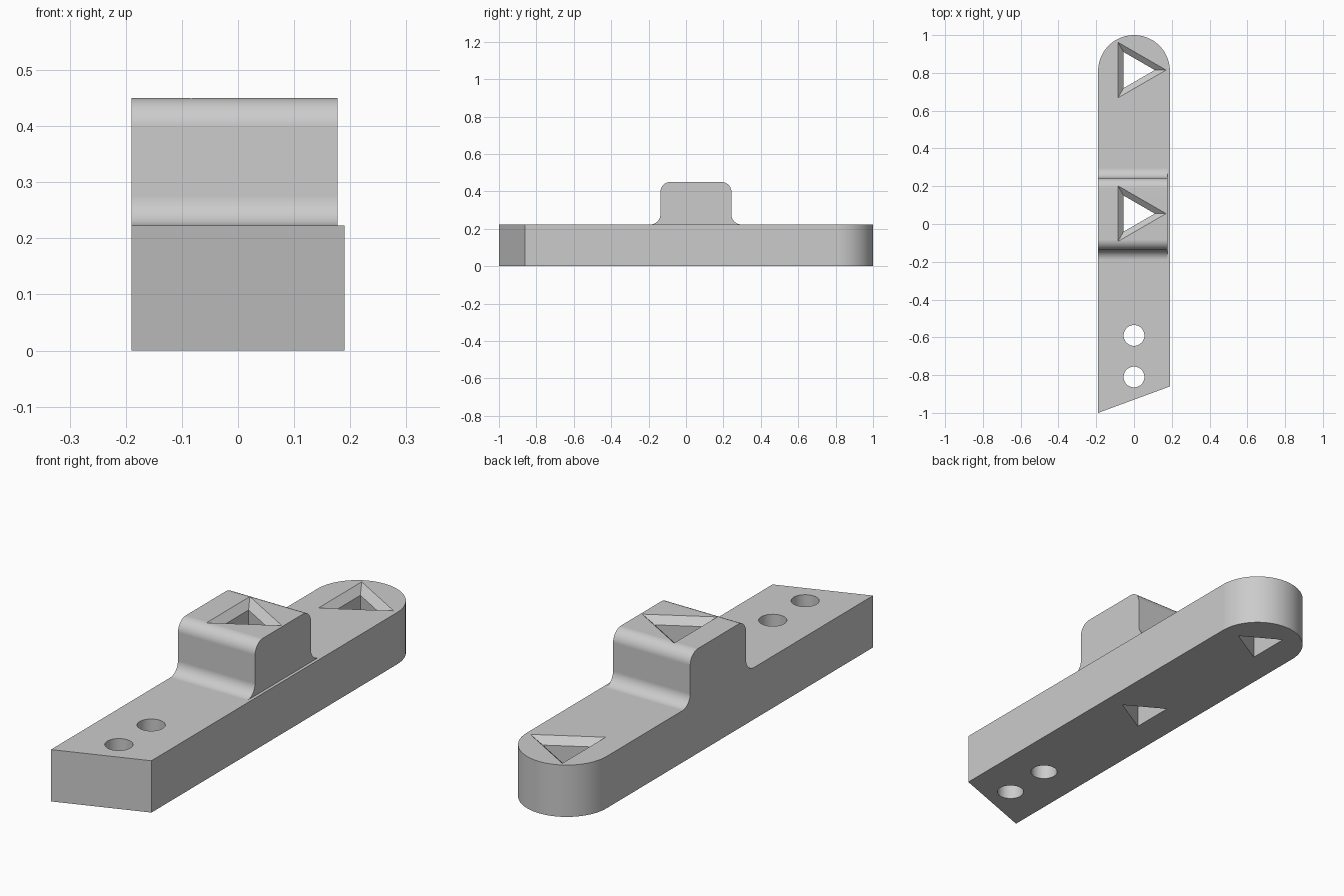
import bpy, bmesh, math

if "Cube" in bpy.data.objects:
    bpy.data.objects.remove(bpy.data.objects["Cube"], do_unlink=True)

HALF = 0.19       # half width of the bar
BASE = 0.223      # bar thickness
TOP = 0.45        # top of the raised block
BLOCK_Y = (-0.137, 0.243)
FILLET = 0.053

grey = bpy.data.materials.new("plain grey")
grey.use_nodes = True
grey.diffuse_color = (0.6, 0.6, 0.6, 1)
grey.node_tree.nodes["Principled BSDF"].inputs["Base Color"].default_value = (0.6, 0.6, 0.6, 1)


def arc(cx, cy, r, start, end, steps):
    """Points along a circular arc, angles in degrees."""
    angles = [math.radians(start + (end - start) * i / steps) for i in range(steps + 1)]
    return [(cx + r * math.cos(a), cy + r * math.sin(a)) for a in angles]


def loft(name, rings):
    """Closed solid skinned through rings of equal length."""
    bm = bmesh.new()
    loops = [[bm.verts.new(p) for p in ring] for ring in rings]
    for low, high in zip(loops, loops[1:]):
        for i in range(len(low)):
            j = (i + 1) % len(low)
            bm.faces.new((low[i], low[j], high[j], high[i]))
    bm.faces.new(loops[0][::-1])
    bm.faces.new(loops[-1])
    bmesh.ops.recalc_face_normals(bm, faces=bm.faces)
    mesh = bpy.data.meshes.new(name)
    bm.to_mesh(mesh)
    bm.free()
    obj = bpy.data.objects.new(name, mesh)
    mesh.materials.append(grey)
    bpy.context.collection.objects.link(obj)
    return obj


def combine(target, other, operation):
    """Apply a boolean and discard the helper."""
    mod = target.modifiers.new(operation.lower(), 'BOOLEAN')
    mod.operation, mod.object, mod.solver = operation, other, 'EXACT'
    bpy.context.view_layer.objects.active = target
    bpy.ops.object.modifier_apply(modifier=mod.name)
    bpy.data.objects.remove(other, do_unlink=True)


def round_cutter(y, r=0.055):
    ring = arc(0, y, r, 0, 352.5, 47)
    return loft("round_cutter", [[(a, b, z) for a, b in ring] for z in (-0.1, BASE + 0.1)])


def triangle_cutter(y, top, chamfer=0.03):
    """Straight triangular hole with a chamfered mouth."""
    x = 0.0
    def ring(r, z):
        return [(x + a, b, z) for a, b in arc(0, y, r, 0, 240, 2)]
    outer = 0.17
    inner = outer - 2 * chamfer
    return loft("triangle_cutter", [ring(inner, -0.1), ring(inner, top - chamfer),
                                    ring(outer, top), ring(outer, top + 0.1)])


# Bar with a slanted front end and a round back end
outline = [(-HALF, -1), (HALF, -0.86)] + arc(0, 1 - HALF, HALF, 0, 180, 48)
bar = loft("slotted_bar", [[(x, y, z) for x, y in outline] for z in (0, BASE)])

# Raised block with filleted foot and rounded top edges
y0, y1 = BLOCK_Y
r = FILLET
profile = [(y0 - r, BASE / 2)]
profile += arc(y0 - r, BASE + r, r, 270, 360, 12)
profile += arc(y0 + r, TOP - r, r, 180, 90, 12)
profile += arc(y1 - r, TOP - r, r, 90, 0, 12)
profile += arc(y1 + r, BASE + r, r, 180, 270, 12)
profile += [(y1 + r, BASE / 2)]
block = loft("raised_block", [[(x, y, z) for y, z in profile] for x in (-HALF, 0.177)])
combine(bar, block, 'UNION')

# Holes through the bar and the block
for y in (-0.59, -0.81):
    combine(bar, round_cutter(y), 'DIFFERENCE')
for y, top in ((0.055, TOP), (0.815, BASE)):
    combine(bar, triangle_cutter(y, top), 'DIFFERENCE')

# Smooth curved walls, crisp edges
bpy.ops.object.select_all(action='DESELECT')
bar.select_set(True)
bpy.context.view_layer.objects.active = bar
bpy.ops.object.shade_smooth_by_angle(angle=math.radians(30))
weighted = bar.modifiers.new("weighted normals", 'WEIGHTED_NORMAL')
weighted.keep_sharp = True
